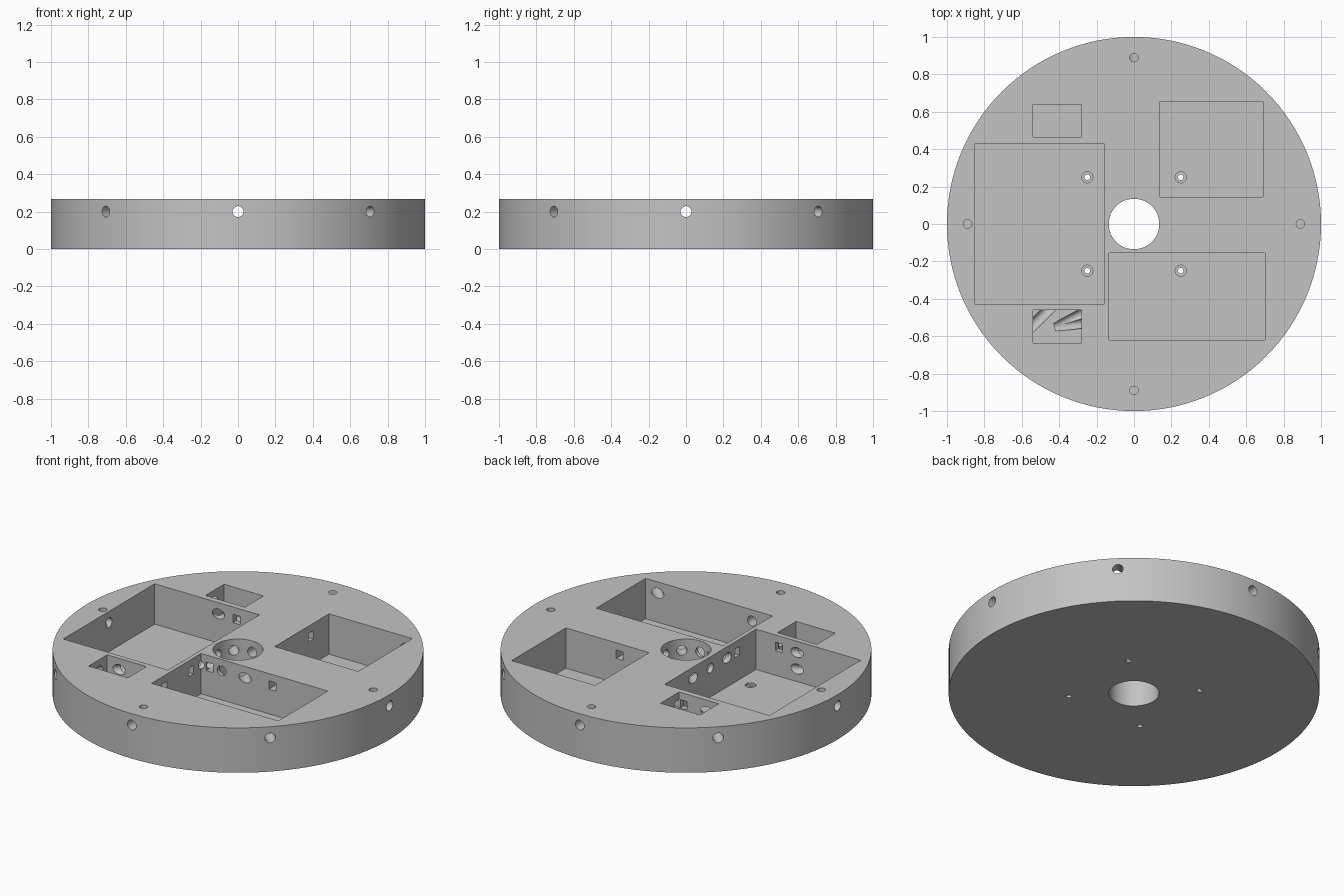
import bpy
import math
from mathutils import Vector

old = bpy.data.objects.get("Cube")
if old:
    bpy.data.objects.remove(old, do_unlink=True)

HEIGHT = 0.267
FLOOR = 0.027      # thin floor under the large pockets
WIRE_Z = 0.2       # level of the wiring bores

grey = bpy.data.materials.new("plain grey")
grey.use_nodes = True
grey.diffuse_color = (0.55, 0.55, 0.55, 1)
grey.node_tree.nodes["Principled BSDF"].inputs["Base Color"].default_value = (0.55, 0.55, 0.55, 1)


def cylinder(start, end, radius, sides=24):
    a, b = Vector(start), Vector(end)
    bpy.ops.mesh.primitive_cylinder_add(
        vertices=sides, radius=radius, depth=(b - a).length, location=(a + b) / 2,
        rotation=(b - a).to_track_quat("Z", "Y").to_euler())
    return bpy.context.object


def box(x0, x1, y0, y1, z0, z1):
    bpy.ops.mesh.primitive_cube_add(
        size=1, location=((x0 + x1) / 2, (y0 + y1) / 2, (z0 + z1) / 2))
    bpy.context.object.scale = (x1 - x0, y1 - y0, z1 - z0)
    return bpy.context.object


# Round base plate
base = cylinder((0, 0, 0), (0, 0, HEIGHT), 1, 128)
base.name = "round_base"
base.data.materials.append(grey)


def cut(cutter):
    """Subtract one cutter from the base and remove it."""
    cutter.hide_render = True
    bpy.context.view_layer.update()
    mod = base.modifiers.new("cut", "BOOLEAN")
    mod.operation = "DIFFERENCE"
    mod.solver = "EXACT"
    mod.object = cutter
    bpy.ops.object.select_all(action="DESELECT")
    base.select_set(True)
    bpy.context.view_layer.objects.active = base
    bpy.ops.object.modifier_apply(modifier=mod.name)
    bpy.data.objects.remove(cutter, do_unlink=True)


# Central bore
cut(cylinder((0, 0, -0.1), (0, 0, 0.4), 0.135, 48))

# Open pockets: x range, y range, floor level
for x0, x1, y0, y1, floor in [
        (-0.85, -0.16, -0.43, 0.43, FLOOR),
        (-0.135, 0.70, -0.62, -0.155, FLOOR),
        (0.14, 0.69, 0.145, 0.655, FLOOR),
        (-0.54, -0.28, 0.465, 0.64, 0.1),
        (-0.54, -0.28, -0.635, -0.46, 0.1)]:
    cut(box(x0, x1, y0, y1, floor, 0.4))

# Round wiring bores straight through the rim, every 45 degrees
for i in range(4):
    a = math.radians(45 * i)
    d = Vector((math.cos(a), math.sin(a), 0)) * 1.1
    up = Vector((0, 0, WIRE_Z))
    cut(cylinder(up - d, up + d, 0.029))

# Square channels along x: x range and y centre
for x0, x1, y in [(-0.2, -0.1, -0.25), (-0.32, 0.18, 0.485), (-0.32, -0.1, -0.5)]:
    cut(box(x0, x1, y - 0.023, y + 0.023, 0.173, 0.223))

# Square channels along y: x centre and y range
for x, y0, y1 in [(0.335, -0.2, 0.18), (-0.31, 0.4, 0.5),
                  (-0.31, -0.5, -0.4), (-0.08, -0.2, -0.07)]:
    cut(box(x - 0.023, x + 0.023, y0, y1, 0.174, 0.224))

# Grooves in the floor of one small pocket
cut(cylinder((-0.56, -0.56, 0.102), (-0.41, -0.41, 0.102), 0.029))
for y in (-0.47, -0.53):
    cut(cylinder((-0.42, -0.55, 0.115), (-0.26, y, 0.09), 0.026, 20))

# Stepped screw holes in the pocket floors
for x in (-0.25, 0.25):
    for y in (-0.25, 0.25):
        cut(cylinder((x, y, 0.013), (x, y, 0.06), 0.03))
        cut(cylinder((x, y, -0.05), (x, y, 0.05), 0.015, 20))

# Blind fixing holes near the rim
for x, y in [(0.89, 0), (-0.89, 0), (0, 0.89), (0, -0.89)]:
    cut(cylinder((x, y, 0.14), (x, y, 0.4), 0.023))

bpy.ops.object.select_all(action="DESELECT")
base.select_set(True)
bpy.context.view_layer.objects.active = base
bpy.ops.object.shade_smooth_by_angle(angle=math.radians(30))
